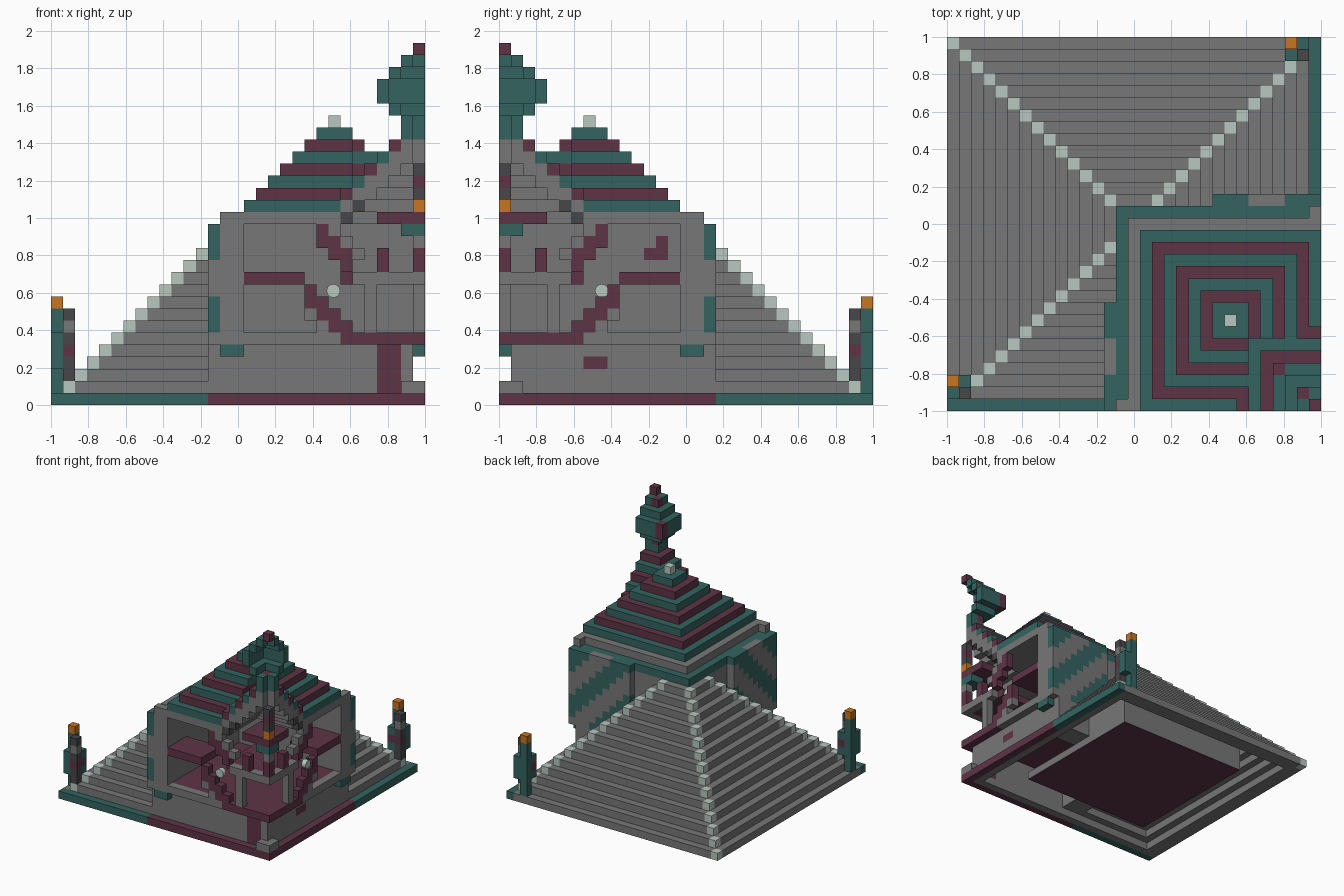
import bpy
import bmesh
from math import pi
from mathutils import Vector

cube = bpy.data.objects.get("Cube")
if cube:
    bpy.data.objects.remove(cube, do_unlink=True)

S = 2 / 31          # block size
LAST = 30
COLOURS = {
    "stone_grey": (0.185, 0.185, 0.185),
    "maroon": (0.112, 0.034, 0.059),
    "teal": (0.033, 0.127, 0.118),
    "pale_stone": (0.48, 0.58, 0.53),
    "lamp_orange": (0.57, 0.18, 0.016),
    "charcoal": (0.063, 0.062, 0.068),
}
GREY, MAROON, TEAL, PALE, ORANGE, DARK = COLOURS
MATS = {}
for name, rgb in COLOURS.items():
    m = bpy.data.materials.new(name)
    m.use_nodes = True
    m.diffuse_color = (*rgb, 1)
    bsdf = m.node_tree.nodes["Principled BSDF"]
    bsdf.inputs["Base Color"].default_value = (*rgb, 1)
    bsdf.inputs["Roughness"].default_value = 0.9
    MATS[name] = m

# Blocks are indexed from the back left corner: u to the right, v to the front, k up.
grid = {}


def cells(u, v, k, twin=True):
    for a in range(u[0], u[-1] + 1):
        for b in range(v[0], v[-1] + 1):
            for c in range(k[0], k[-1] + 1):
                yield a, b, c
                if twin:
                    yield b, a, c


def put(part, u, v, k, colour, keep=False, twin=True):
    """Fill a range of blocks and, as a rule, its twin across the diagonal."""
    for cell in cells(u, v, k, twin):
        if not (keep and cell in grid):
            grid[cell] = (part, colour)


def carve(u, v, k):
    for cell in cells(u, v, k):
        grid.pop(cell, None)


# Stepped pyramid: hollow shell below, solid above
for k in range(14):
    for u in range(k, 31 - k):
        for v in range(k, 31 - k):
            edge = min(u, v, LAST - u, LAST - v)
            if k > 5 or edge < k + 2:
                corner = edge == k and (u in (k, LAST - k)) and (v in (k, LAST - k))
                grid[u, v, k] = ("stepped_pyramid", PALE if corner else GREY)
put("cellar", (6, 24), (6, 24), (0, 5), GREY)

# Coloured plinth along the front and right edges
put("plinth", (0, 12), (30,), (0,), TEAL)
put("plinth", (13, 30), (30,), (0,), MAROON)

# Hall: cleared room, back walls, ledge, ceiling and floor
carve((14, 30), (14, 30), (1, 15))
put("hall_wall", (14, 15), (14, 29), (1, 14), GREY)
put("hall_wall", (15,), (15, 30), (15,), GREY)
put("hall_wall", (15,), (17, 18), (12,), MAROON, twin=False)
put("hall_wall", (15,), (17,), (13,), MAROON, twin=False)
put("hall_ledge", (14,), (14, 29), (14,), TEAL)
put("hall_ceiling", (16, 30), (16, 30), (15,), GREY)
put("hall_floor", (16, 29), (16, 29), (5,), MAROON)
put("lower_wall", (14, 29), (29,), (1, 4), GREY)
put("lower_wall", (27, 28), (29,), (1, 4), MAROON, twin=False)
put("lower_wall", (29,), (22, 23), (3,), MAROON, twin=False)

# Front frame with its open bay
put("front_frame", (14, 15), (30,), (5, 15), GREY)
put("front_frame", (14, 15), (30,), (4,), TEAL)
put("front_frame", (14, 23), (30,), (5,), GREY)
put("front_frame", (24, 30), (30,), (5,), MAROON)

# Striped side panels
for v in range(22, 31):
    for k in range(1 if v < 30 else 5, 15):
        put("striped_panel", (13,), (v,), (k,), TEAL if (k + v) % 6 < 3 and k > 4 else GREY, keep=True)

# Mezzanine and stair-shaped braces in the bay
put("mezzanine", (16, 20), (27, 30), (10,), MAROON)
put("balcony_floor", (24, 29), (24, 29), (10,), MAROON)
put("balcony_beam", (25, 30), (30,), (10,), GREY)
put("balcony_post", (26,), (30,), (6, 9), GREY)
for i in range(4):
    put("lower_brace", (21 + i,), (30,), (8 - i, 9 - i), MAROON)
for i in range(3):
    put("lower_brace", (21 + i,), (30,), (7 - i,), GREY, keep=True)
    put("upper_brace", (22 + i,), (30,), (13 - i, 14 - i), MAROON)
    put("upper_brace", (23 + i,), (30,), (14 - i,), GREY, keep=True)
put("balcony_stud", (27,), (30,), (11, 12), MAROON)

# Banded roof
for i in range(8):
    r = 7 - i
    put("banded_roof", (23 - r, 23 + r), (23 - r, 23 + r), (16 + i,),
        PALE if r == 0 else (TEAL if i % 2 == 0 else MAROON))

# Corner tower: hollow square tiers with a grey lining, open on the outer sides
for i in range(24, 30):
    top = i - 7
    carve((i + 1, 30), (i + 1, 30), (top - 2, 23))
    put("tower_lining", (i,), (i, 30), (top - 2, top - 1), GREY)
    put("tower_tier", (i,), (i, 30), (top,), MAROON if i % 2 == 0 else TEAL)
put("tower_foot", (24,), (30,), (15,), DARK)
put("tower_foot", (25,), (30,), (16,), DARK)

# Lantern and canopy standing in the open corner
put("lantern", (30,), (30,), (16,), ORANGE)
put("lantern", (30,), (30,), (17, 19), DARK)
put("lantern", (30,), (30,), (18,), MAROON)
put("canopy", (27, 30), (27, 30), (15,), MAROON)
put("canopy_bracket", (29, 30), (29, 30), (14,), TEAL)
put("canopy_bracket", (30,), (30,), (13,), GREY)
put("canopy_bracket", (30,), (30,), (11, 12), MAROON)
put("corner_stone", (29, 30), (29, 30), (1,), GREY)

# Spire: thin square rings that swell and close, open at the outer corner
for k, n in zip(range(23, 30), (2, 3, 4, 4, 3, 2, 1)):
    inner = LAST + 1 - n
    put("spire", (inner,), (inner, LAST), (k,), TEAL)
    if n != 3:
        put("spire", (inner,), (inner,), (k,), MAROON)

# Lamp pillars at the two side corners
put("lamp_pillar", (0,), (28,), (1, 7), TEAL)
put("lamp_pillar", (0,), (29,), (3, 5), TEAL)
put("lamp_pillar", (1,), (28,), (3, 5), TEAL)
put("lamp_pillar", (1,), (28,), (4,), MAROON)
put("lamp_pillar", (1,), (29,), (2, 7), DARK)
put("lamp_pillar", (1,), (29,), (6,), GREY)
put("lamp_pillar", (1,), (29,), (4,), MAROON)
put("lamp_flame", (0,), (28,), (8,), ORANGE)


# Turn the visible block faces of each part into a mesh
def build(part):
    bm = bmesh.new()
    names = []
    for (u, v, k), (owner, colour) in grid.items():
        if owner != part:
            continue
        centre = Vector((-1 + (u + 0.5) * S, 1 - (v + 0.5) * S, (k + 0.5) * S))
        for axis in range(3):
            for sign in (-1, 1):
                n = Vector((0, 0, 0))
                n[axis] = sign
                if (u + int(n.x), v - int(n.y), k + int(n.z)) in grid:
                    continue
                p, q = Vector((0, 0, 0)), Vector((0, 0, 0))
                p[(axis + 1) % 3] = 1
                q[(axis + 2) % 3] = sign
                corners = (-p - q, p - q, p + q, q - p)
                face = bm.faces.new([bm.verts.new(centre + (n + c) * S / 2) for c in corners])
                # The cellar is grey with a maroon underside
                shade = MAROON if part == "cellar" and n.z < 0 else colour
                if shade not in names:
                    names.append(shade)
                face.material_index = names.index(shade)
    bmesh.ops.remove_doubles(bm, verts=bm.verts, dist=S / 100)
    mesh = bpy.data.meshes.new(part)
    bm.to_mesh(mesh)
    bm.free()
    for name in names:
        mesh.materials.append(MATS[name])
    bpy.context.collection.objects.link(bpy.data.objects.new(part, mesh))


for part in sorted({owner for owner, _ in grid.values()}):
    build(part)

# Round lamps beside the braces
for name, spot, turn in (("front_lamp", (0.51, -0.96, 0.61), (pi / 2, 0, 0)),
                         ("side_lamp", (0.96, -0.45, 0.61), (0, pi / 2, 0))):
    bpy.ops.mesh.primitive_cylinder_add(vertices=24, radius=0.036, depth=0.04, location=spot, rotation=turn)
    lamp = bpy.context.object
    lamp.name = name
    lamp.data.materials.append(MATS[PALE])
    bpy.ops.object.shade_smooth_by_angle()
